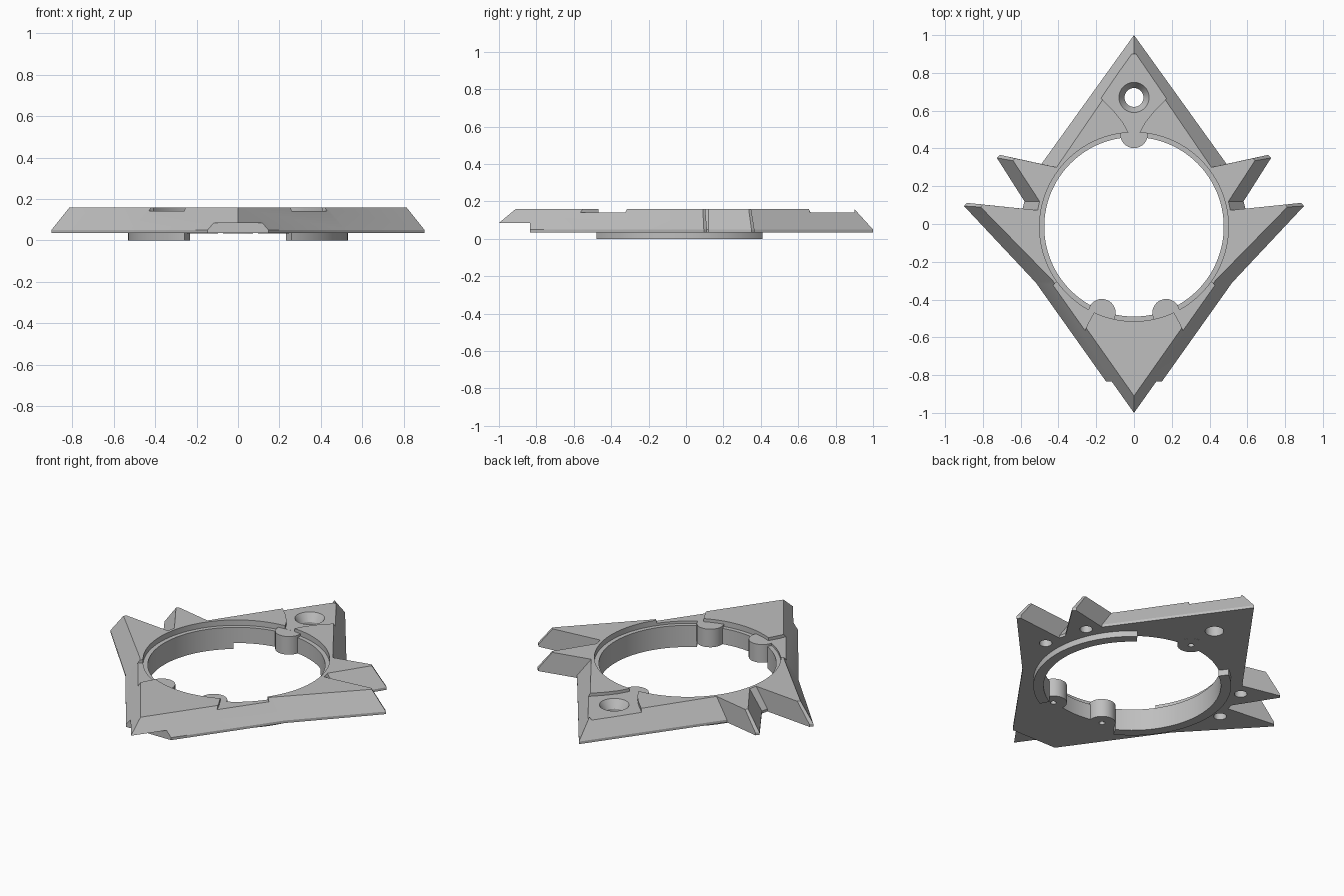
import bpy, bmesh
from math import cos, sin, radians, pi

if "Cube" in bpy.data.objects:
    bpy.data.objects.remove(bpy.data.objects["Cube"])

grey = bpy.data.materials.new("plain_grey")
grey.use_nodes = True
colour = (0.52, 0.52, 0.52, 1)
grey.diffuse_color = colour
grey.node_tree.nodes["Principled BSDF"].inputs["Base Color"].default_value = colour

BASE, LIP, RECESS, TOP = 0.035, 0.05, 0.142, 0.16
CY = -0.015          # centre of the round opening


def loft(name, layers):
    """Closed solid through stacked outlines, each (z, [(x, y), ...])."""
    bm = bmesh.new()
    rings = [[bm.verts.new((x, y, z)) for x, y in pts] for z, pts in layers]
    n = len(rings[0])
    bm.faces.new(rings[0])
    bm.faces.new(rings[-1])
    for a, b in zip(rings, rings[1:]):
        for i in range(n):
            j = (i + 1) % n
            bm.faces.new((a[i], a[j], b[j], b[i]))
    bmesh.ops.recalc_face_normals(bm, faces=bm.faces)
    mesh = bpy.data.meshes.new(name)
    bm.to_mesh(mesh)
    bm.free()
    obj = bpy.data.objects.new(name, mesh)
    bpy.context.collection.objects.link(obj)
    mesh.materials.append(grey)
    return obj


def arc(x, y, r, a0, a1, n):
    return [(x + r * cos(radians(a0 + (a1 - a0) * i / n)),
             y + r * sin(radians(a0 + (a1 - a0) * i / n))) for i in range(n + 1)]


def circle(x, y, r, n=32):
    return arc(x, y, r, 0, 360, n)[:-1]


def disc(name, x, y, r, z0, z1, n=32):
    return loft(name, [(z0, circle(x, y, r, n)), (z1, circle(x, y, r, n))])


def prism(name, pts, z0, z1):
    return loft(name, [(z0, pts), (z1, pts)])


def flip(pts, side):
    return [(x * side, y) for x, y in pts]


def both(pts):
    """Full outline from a right half that starts and ends on the axis."""
    return pts + [(-x, y) for x, y in pts[-2:0:-1]]


def combine(body, tool, operation):
    mod = body.modifiers.new(operation, 'BOOLEAN')
    mod.operation = operation
    mod.solver = 'EXACT'
    mod.object = tool
    bpy.context.view_layer.objects.active = body
    bpy.ops.object.modifier_apply(modifier=mod.name)
    bpy.data.objects.remove(tool)


# Diamond plate with two spikes on each side and sloping edges
lower = both([(0, 1), (.49, .318), (.71, .366), (.726, .35), (.58, .12),
              (.59, .081), (.885, .112), (.9, .095), (.52, -.31), (0, -1.042)])
upper = both([(0, .9), (.41, .3), (.63, .348), (.64, .335), (.5, .12),
              (.51, .073), (.8, .103), (.812, .09), (.43, -.3), (0, -.91)])
plate = loft("frame_plate", [(BASE, lower), (LIP, lower), (TOP, upper)])

# Locating ring arcs underneath
for side in (1, -1):
    sector = arc(0, CY, .53, -61, 53, 48) + arc(0, CY, .4, 53, -61, 48)
    combine(plate, prism("ring_arc", flip(sector, side), 0, .08), 'UNION')

# Round opening and the shallow ledge around its top
combine(plate, disc("opening", 0, CY, .475, -.1, .3, 128), 'DIFFERENCE')
combine(plate, disc("ledge", 0, CY, .5, .128, .3, 128), 'DIFFERENCE')

# Lowered back tip, with curved shoulders
shoulder = [(.03, .45), (.03, .485), (.06, .54), (.105, .595), (.17, .66), (.4, .9)]
combine(plate, prism("back_recess", shoulder + flip(shoulder[::-1], -1),
                     RECESS, .3), 'DIFFERENCE')

# Lowered flats either side of the front wedge
flat = [(.2, -.44), (.215, -.475), (.245, -.53), (.265, -.58), (.5, -.7),
        (.7, -.325), (.43, -.325), (.39, -.29), (.3, -.3)]
for side in (1, -1):
    combine(plate, prism("front_recess", flip(flat, side), RECESS, .3), 'DIFFERENCE')

# Undercut below the front tip
under = [(-.3, -1.2), (.3, -1.2), (.3, -.835), (-.3, -.835)]
combine(plate, prism("front_undercut", under, -.1, .085), 'DIFFERENCE')

# Screw bosses with small pilot holes from below
for x, y in ((0, .475), (.17, -.47), (-.17, -.47)):
    combine(plate, disc("boss", x, y, .073, BASE - .0005, RECESS - .0005), 'UNION')
    combine(plate, disc("pilot", x, y, .016, -.1, .1, 16), 'DIFFERENCE')

# Blind holes below the spikes
for x, y in ((.54, .245), (.61, -.01)):
    for side in (1, -1):
        combine(plate, disc("blind_hole", x * side, y, .034, -.1, .095, 24), 'DIFFERENCE')

# Countersunk screw hole in the back tip
hole = [(z, circle(0, .67, r)) for z, r in ((-.1, .05), (.095, .05), (RECESS, .08), (.3, .08))]
combine(plate, loft("countersink", hole), 'DIFFERENCE')

# Smooth curves, sharp edges
bpy.ops.object.select_all(action='DESELECT')
plate.select_set(True)
bpy.context.view_layer.objects.active = plate
bpy.ops.object.shade_smooth_by_angle(angle=radians(25))
